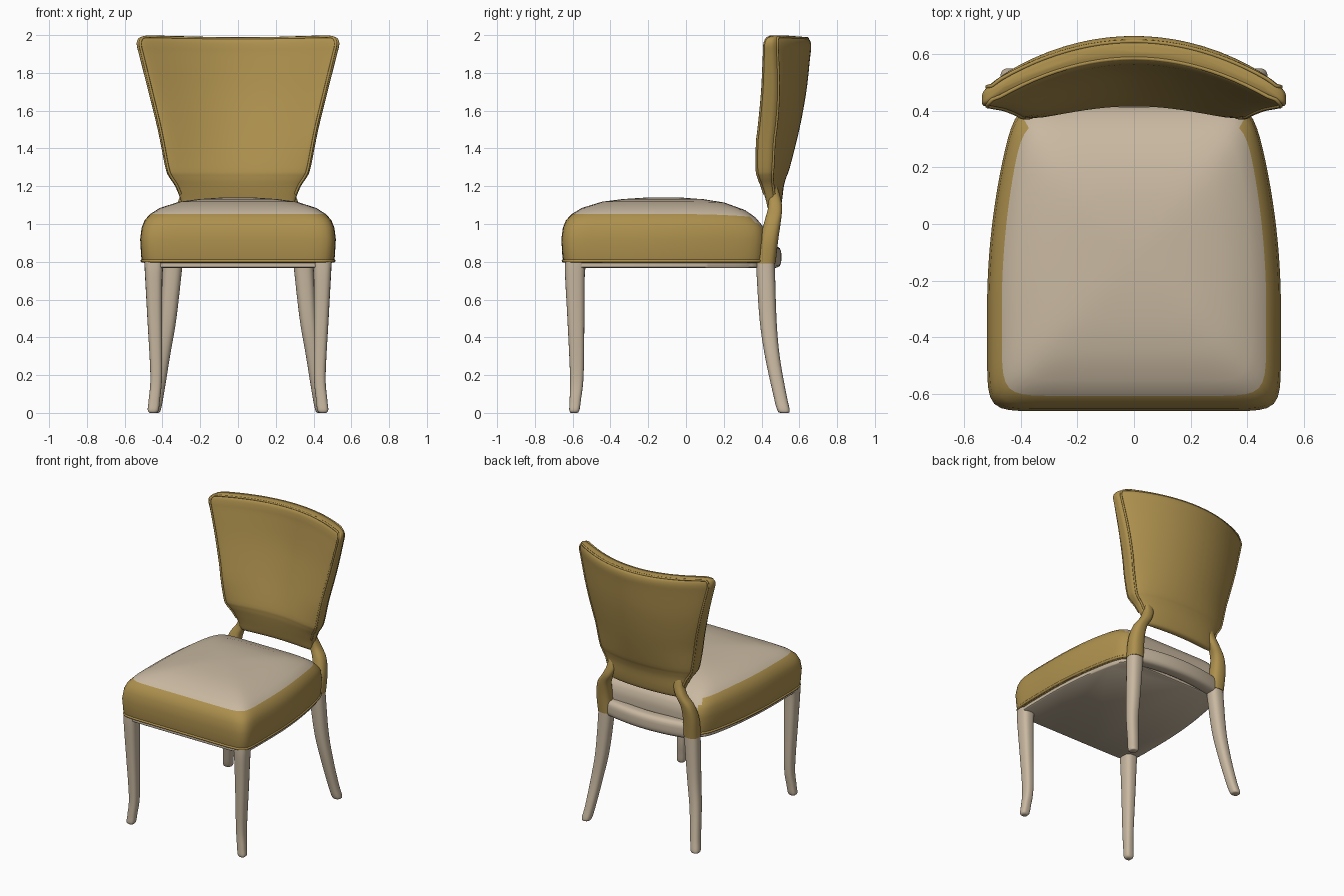
import bpy, bmesh, math
from mathutils import Vector

cube = bpy.data.objects.get("Cube")
if cube:
    bpy.data.objects.remove(cube)


def material(name, rgb):
    m = bpy.data.materials.new(name)
    m.use_nodes = True
    m.diffuse_color = (*rgb, 1)
    m.node_tree.nodes["Principled BSDF"].inputs["Base Color"].default_value = (*rgb, 1)
    return m


CREAM = material("cream", (0.58, 0.48, 0.355))
MUSTARD = material("mustard", (0.42, 0.28, 0.075))
made = []


def spline(keys, steps=5):
    """Smooth rows of numbers through the given key rows."""
    rows = []
    pts = [Vector(k) for k in keys]
    for i in range(len(pts) - 1):
        a, b = pts[max(i - 1, 0)], pts[i]
        c, d = pts[i + 1], pts[min(i + 2, len(pts) - 1)]
        for s in range(steps):
            t = s / steps
            rows.append(b + (c - a) * (t / 2)
                        + (a * 2 - b * 5 + c * 4 - d) * (t * t / 2)
                        + (b * 3 - a - c * 3 + d) * (t ** 3 / 2))
    return rows + [pts[-1]]


def squircle(power, count):
    """Unit rounded square as a ring of points."""
    ring = []
    for i in range(count):
        a = math.tau * i / count
        c, s = math.cos(a), math.sin(a)
        r = (abs(c) ** power + abs(s) ** power) ** (-1 / power)
        ring.append((c * r, s * r))
    return ring


def loft(name, rings, mats, rule=None):
    """Skin closed rings; rule(ring index, face centre) picks the material."""
    bm = bmesh.new()
    vs = [[bm.verts.new(p) for p in ring] for ring in rings]
    n = len(vs[0])
    for i in range(len(vs) - 1):
        for j in range(n):
            k = (j + 1) % n
            f = bm.faces.new((vs[i][j], vs[i][k], vs[i + 1][k], vs[i + 1][j]))
            if rule:
                f.material_index = rule(i, f.calc_center_median())
    bm.faces.new(vs[0])
    cap = bm.faces.new(vs[-1])
    if rule:
        cap.material_index = rule(len(vs), cap.calc_center_median())
    bmesh.ops.recalc_face_normals(bm, faces=bm.faces)
    mesh = bpy.data.meshes.new(name)
    bm.to_mesh(mesh)
    bm.free()
    for m in mats:
        mesh.materials.append(m)
    ob = bpy.data.objects.new(name, mesh)
    bpy.context.collection.objects.link(ob)
    made.append(ob)


def piping(name, points, radius, closed):
    cu = bpy.data.curves.new(name, "CURVE")
    cu.dimensions = "3D"
    cu.bevel_depth = radius
    cu.bevel_resolution = 2
    sp = cu.splines.new("POLY")
    sp.points.add(len(points) - 1)
    for p, co in zip(sp.points, points):
        p.co = (*co, 1)
    sp.use_cyclic_u = closed
    cu.materials.append(MUSTARD)
    bpy.context.collection.objects.link(bpy.data.objects.new(name, cu))


# Seat cushion: tapered outline, domed top, cream panel inside a mustard border
def seat_ring(scale, z):
    ring = []
    for u, v in squircle(3 + 11 * scale ** 2, 160):
        y = -0.12 + 0.54 * v * scale
        taper = 1 - 0.2 * (max(0, y + 0.3) / 0.72) ** 2
        drop = 0.02 * (max(0, y) / 0.42) ** 2 if z > 1 else 0
        ring.append((0.518 * u * taper * scale, y, z - drop))
    return ring


def seat_colour(i, c):
    return 0 if i >= 6 or (c.y > 0.36 and abs(c.x) < 0.37) else 1


profile = [(0.94, 0.79), (0.98, 0.8), (0.99, 0.83), (1, 0.92), (0.985, 0.98),
           (0.955, 1.02), (0.9, 1.052), (0.8, 1.085), (0.6, 1.118), (0.4, 1.132),
           (0.2, 1.139), (0.05, 1.141)]
loft("seat_cushion", [seat_ring(*p) for p in profile], [CREAM, MUSTARD], seat_colour)
piping("seat_piping", seat_ring(0.98, 0.805), 0.009, True)
loft("seat_frame", [seat_ring(s, z) for s, z in ((0.94, 0.766), (0.955, 0.772), (0.955, 0.8))], [CREAM])

# Curved rear rail between the back posts
rail = []
for i in range(17):
    x = -0.34 + 0.68 * i / 16
    rail.append([(x, 0.455 - 0.4 * x * x + 0.05 * u, 0.825 + 0.058 * v) for u, v in squircle(3.5, 24)])
loft("rear_rail", rail, [CREAM])


# Legs and upholstered posts, as x, y, z and two half widths
def limb(name, keys, side, mat, power):
    rings = [[(side * (x + rx * u), y + ry * v, z) for u, v in squircle(power, 24)]
             for x, y, z, rx, ry in spline(keys)]
    loft(name, rings, [mat])


front_leg = [(0.45, -0.592, 0, 0.018, 0.018), (0.449, -0.591, 0.015, 0.029, 0.027),
             (0.443, -0.586, 0.07, 0.03, 0.03), (0.433, -0.578, 0.2, 0.031, 0.036),
             (0.441, -0.583, 0.5, 0.039, 0.045), (0.446, -0.588, 0.72, 0.046, 0.052),
             (0.444, -0.584, 0.8, 0.052, 0.056)]
back_leg = [(0.442, 0.52, 0, 0.02, 0.02), (0.44, 0.516, 0.015, 0.031, 0.033),
            (0.425, 0.496, 0.1, 0.033, 0.035), (0.398, 0.457, 0.3, 0.038, 0.039),
            (0.37, 0.434, 0.5, 0.044, 0.045), (0.345, 0.42, 0.8, 0.053, 0.05)]
post = [(0.345, 0.422, 0.79, 0.055, 0.052), (0.35, 0.44, 0.92, 0.052, 0.049),
        (0.335, 0.46, 1.02, 0.044, 0.043), (0.295, 0.472, 1.09, 0.038, 0.037),
        (0.27, 0.464, 1.15, 0.036, 0.034), (0.265, 0.452, 1.21, 0.033, 0.028),
        (0.265, 0.45, 1.25, 0.02, 0.015)]
for side, word in ((1, "left"), (-1, "right")):
    limb(word + "_front_leg", front_leg, side, CREAM, 3)
    limb(word + "_back_leg", back_leg, side, CREAM, 2.6)
    limb(word + "_back_post", post, side, MUSTARD, 2.6)


# Backrest: flared, curved pad, as z, half width, half thickness and centre y
def back_point(x, off, z, yc):
    curve = 0.3 + 0.3 * min(1, max(0, (z - 1.13) / 0.3))
    lift = 0.012 * (x / 0.5) ** 2 * max(0, (z - 1.6) / 0.4)
    if off < 0 and 1.2 < z < 2:  # fuller padding on the front of the wings
        off *= 1 + 0.6 * math.sin(math.pi * (z - 1.2) / 0.8) * (x / 0.45) ** 2
    return (x, yc - curve * x * x + off, z + lift)


back_keys = [(1.062, 0.26, 0.008, 0.474), (1.075, 0.285, 0.024, 0.474), (1.12, 0.3, 0.035, 0.473),
             (1.2, 0.333, 0.048, 0.47), (1.25, 0.366, 0.058, 0.474), (1.3, 0.385, 0.064, 0.486),
             (1.5, 0.425, 0.06, 0.54), (1.7, 0.475, 0.054, 0.583), (1.88, 0.522, 0.05, 0.607),
             (1.935, 0.536, 0.05, 0.613), (1.963, 0.532, 0.046, 0.614), (1.977, 0.517, 0.038, 0.614),
             (1.985, 0.492, 0.028, 0.614), (1.989, 0.46, 0.012, 0.614)]
rows = spline(back_keys, 4)
loft("backrest", [[back_point(w * u, t * v, z, yc) for u, v in squircle(4, 72)]
                  for z, w, t, yc in rows], [MUSTARD])

# Piping around the front and rear edges of the backrest
for name, face in (("front_back_piping", -1), ("rear_back_piping", 1)):
    edge = [r for r in rows if 1.14 < r[0] < 1.978]
    right = [back_point(-0.965 * w, face * 0.62 * t, z, yc) for z, w, t, yc in edge]
    top = [back_point(-0.47 + 0.94 * i / 24, face * 0.03, 1.982, 0.614) for i in range(25)]
    left = [(-x, y, z) for x, y, z in reversed(right)]
    piping(name, right + top + left, 0.007, False)

# Smooth shading with sharp edges kept
bpy.ops.object.select_all(action="DESELECT")
for ob in made:
    ob.select_set(True)
bpy.context.view_layer.objects.active = made[0]
bpy.ops.object.shade_smooth_by_angle(angle=math.radians(50))
